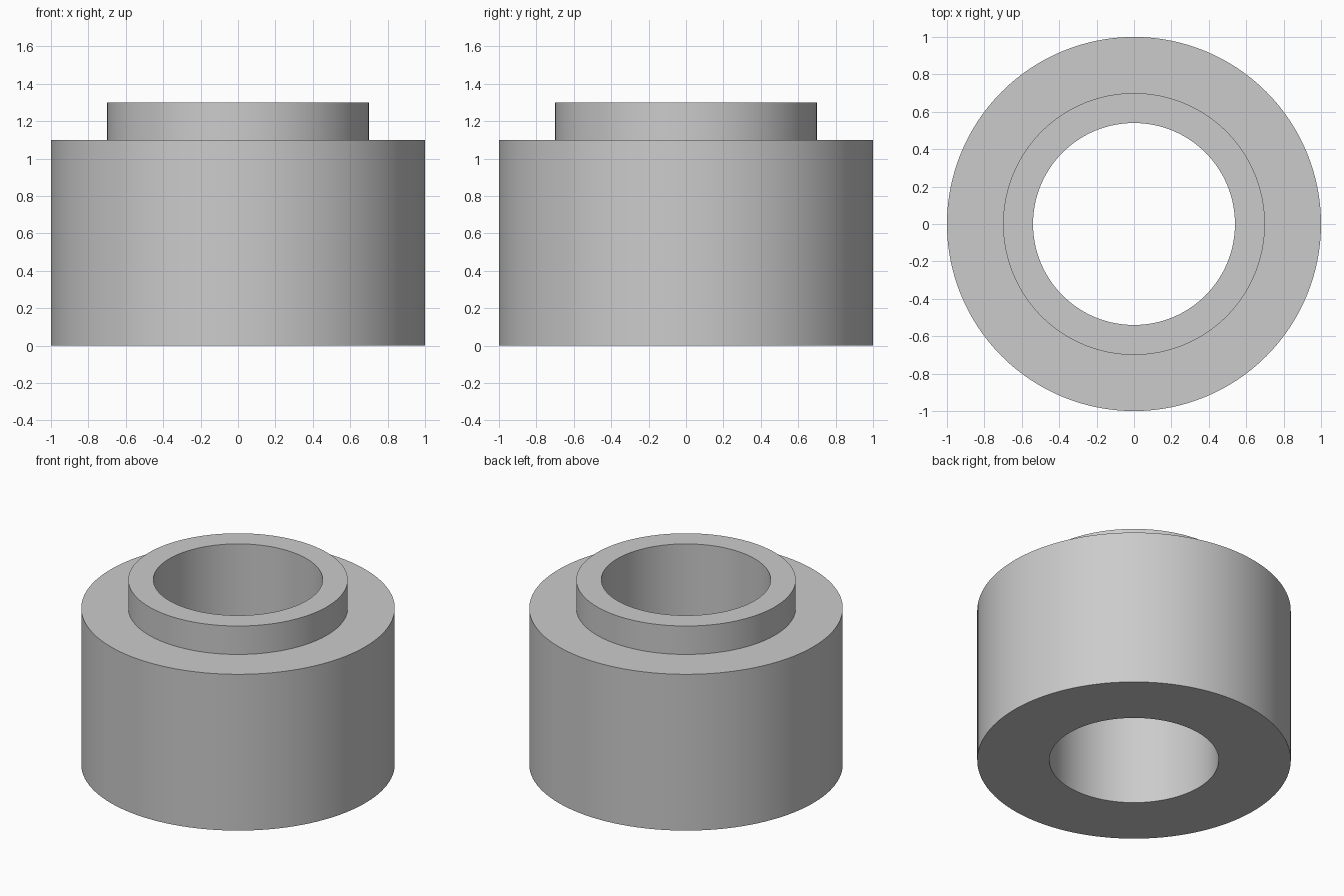
import bpy
import bmesh
import math
from mathutils import Vector

cube = bpy.data.objects.get("Cube")
if cube:
    bpy.data.objects.remove(cube, do_unlink=True)

SEGMENTS = 128
OUTER, COLLAR, BORE = 1.0, 0.70, 0.54
SHOULDER, TOP = 1.10, 1.30

# Plain grey material
grey = bpy.data.materials.new("plain_grey")
grey.use_nodes = True
colour = (0.6, 0.6, 0.6, 1)
grey.diffuse_color = colour
grey.node_tree.nodes["Principled BSDF"].inputs["Base Color"].default_value = colour

# Stepped bushing: closed half-section turned around the z axis
profile = [(BORE, 0), (OUTER, 0), (OUTER, SHOULDER),
           (COLLAR, SHOULDER), (COLLAR, TOP), (BORE, TOP)]
bm = bmesh.new()
verts = [bm.verts.new((r, 0, z)) for r, z in profile]
edges = [bm.edges.new((v, verts[(i + 1) % len(verts)])) for i, v in enumerate(verts)]
bmesh.ops.spin(bm, geom=verts + edges, cent=Vector(), axis=(0, 0, 1),
               angle=math.tau, steps=SEGMENTS, use_merge=True)
bmesh.ops.remove_doubles(bm, verts=bm.verts, dist=0.0001)
bmesh.ops.recalc_face_normals(bm, faces=bm.faces)
mesh = bpy.data.meshes.new("stepped_bushing")
bm.to_mesh(mesh)
bm.free()
mesh.materials.append(grey)

bushing = bpy.data.objects.new("stepped_bushing", mesh)
bpy.context.collection.objects.link(bushing)

# Smooth walls with crisp rims
bpy.ops.object.select_all(action='DESELECT')
bushing.select_set(True)
bpy.context.view_layer.objects.active = bushing
bpy.ops.object.shade_smooth_by_angle(angle=math.radians(30))
